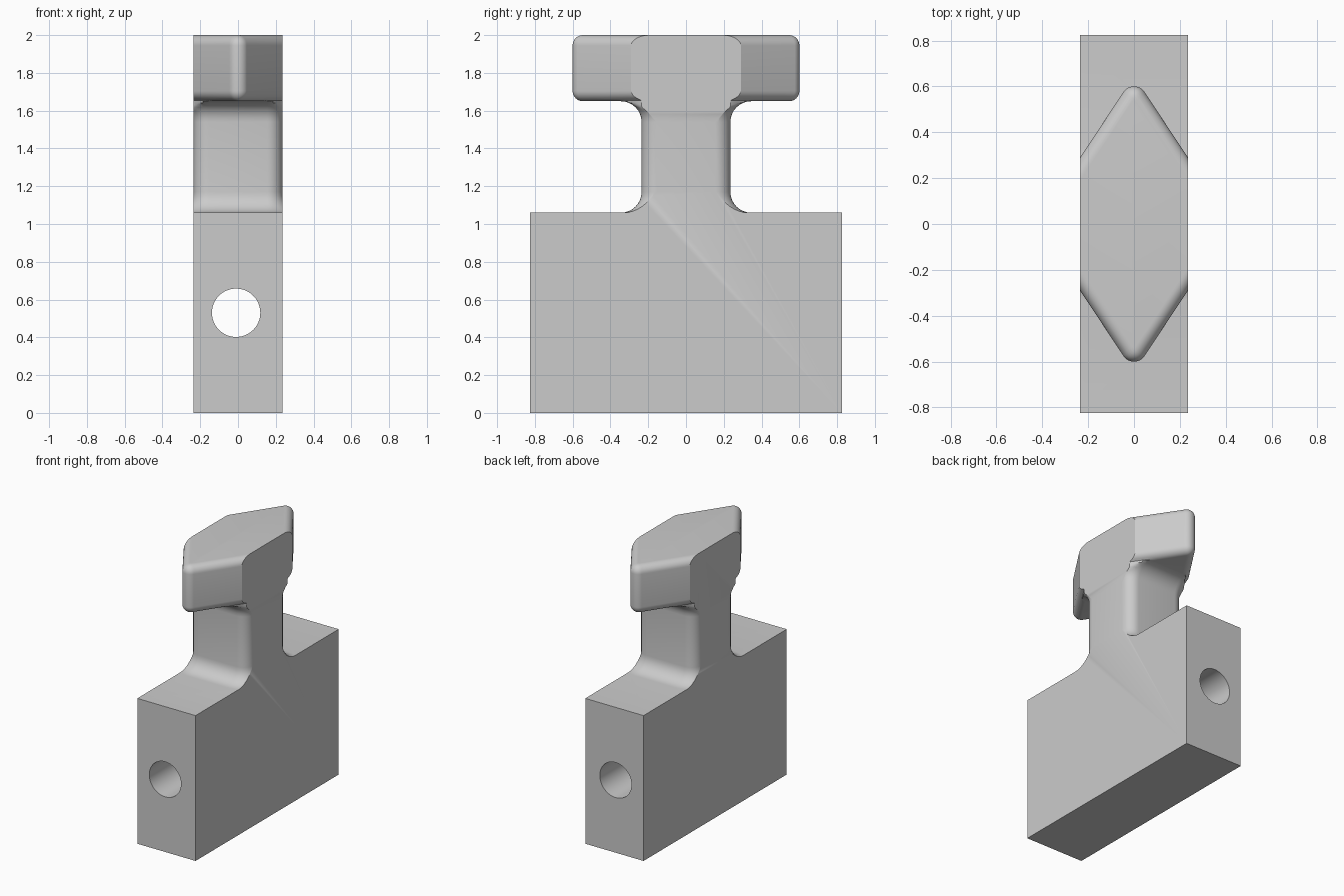
import bpy
import bmesh
from math import sin, cos, pi, sqrt, radians

if "Cube" in bpy.data.objects:
    bpy.data.objects.remove(bpy.data.objects["Cube"], do_unlink=True)

HALF_X, BASE_Y, BASE_Z = 0.235, 0.825, 1.06      # block
NECK_Y, CORNER, FILLET = 0.235, 0.08, 0.11       # neck
HEAD_Z, TOP_Z, ROUND = 1.65, 2.0, 0.055          # head
APEX, SLOPE = 0.645, 1.51
NORM = sqrt(1 + SLOPE ** 2)
STEPS = 8
ARC = [i / STEPS * pi / 2 for i in range(STEPS + 1)]


def neck_y(x, grow):
    """Depth of the rounded neck section, widened by grow."""
    over = max(0, abs(x) - (HALF_X - CORNER))
    return NECK_Y - CORNER + sqrt(max(0, (CORNER + grow) ** 2 - over ** 2))


def head_y(x, inset):
    """Depth of the pointed head section, shrunk by inset."""
    r, x = ROUND - inset, abs(x)
    if x < r * SLOPE / NORM:
        return APEX - NORM * ROUND + sqrt(r * r - x * x)
    return APEX - SLOPE * x - NORM * inset


def section(x):
    """Closed outline in y and z at one x."""
    limit = head_y(x, ROUND * 0.55)
    pts = [(BASE_Y, 0), (BASE_Y, BASE_Z)]
    for a in ARC:
        pts.append((neck_y(x, FILLET * (1 - sin(a))), BASE_Z + FILLET * (1 - cos(a))))
    for a in reversed(ARC):
        y = min(limit, neck_y(x, FILLET * (1 - sin(a))))
        pts.append((y, HEAD_Z - FILLET * (1 - cos(a))))
    under = pts[-1][0]
    for a in ARC:
        y = max(under, head_y(x, ROUND * (1 - sin(a))))
        pts.append((y, HEAD_Z + ROUND * (1 - cos(a))))
    for a in reversed(ARC):
        pts.append((head_y(x, ROUND * (1 - sin(a))), TOP_Z - ROUND * (1 - cos(a))))
    return pts + [(-y, z) for y, z in reversed(pts)]


# Columns are dense at the head's tip and the neck's corners
half = [ROUND * SLOPE / NORM * sin(a) for a in ARC[1:]]
half += [0.075, 0.105, 0.13]
half += [HALF_X - CORNER + CORNER * sin(a) for a in ARC]
columns = [-x for x in reversed(half)] + [0] + half

# Block, neck and head in one loft
bm = bmesh.new()
rings = [[bm.verts.new((x, y, z)) for y, z in section(x)] for x in columns]
count = len(rings[0])
for a, b in zip(rings, rings[1:]):
    for i in range(count):
        j = (i + 1) % count
        bm.faces.new((a[i], a[j], b[j], b[i]))
bm.faces.new(rings[0])
bm.faces.new(rings[-1])
bmesh.ops.remove_doubles(bm, verts=bm.verts, dist=1e-5)
bmesh.ops.dissolve_limit(bm, angle_limit=radians(0.2), verts=bm.verts, edges=bm.edges)
bmesh.ops.recalc_face_normals(bm, faces=bm.faces)
mesh = bpy.data.meshes.new("clamp_block")
bm.to_mesh(mesh)
bm.free()
block = bpy.data.objects.new("clamp_block", mesh)
bpy.context.collection.objects.link(block)

grey = bpy.data.materials.new("plain_grey")
grey.use_nodes = True
grey.diffuse_color = (0.6, 0.6, 0.6, 1)
grey.node_tree.nodes["Principled BSDF"].inputs["Base Color"].default_value = (0.6, 0.6, 0.6, 1)
mesh.materials.append(grey)

# Hole from front to back
bpy.ops.mesh.primitive_cylinder_add(vertices=64, radius=0.128, depth=2,
                                    location=(-0.01, 0, 0.53), rotation=(pi / 2, 0, 0))
cutter = bpy.context.object
cutter.name = "hole_cutter"
cutter.data.materials.append(grey)
bpy.ops.object.select_all(action="DESELECT")
block.select_set(True)
bpy.context.view_layer.objects.active = block
cut = block.modifiers.new("hole", "BOOLEAN")
cut.operation, cut.object, cut.solver = "DIFFERENCE", cutter, "EXACT"
bpy.ops.object.modifier_apply(modifier=cut.name)
bpy.data.objects.remove(cutter, do_unlink=True)
bpy.ops.object.shade_smooth_by_angle(angle=radians(30))
